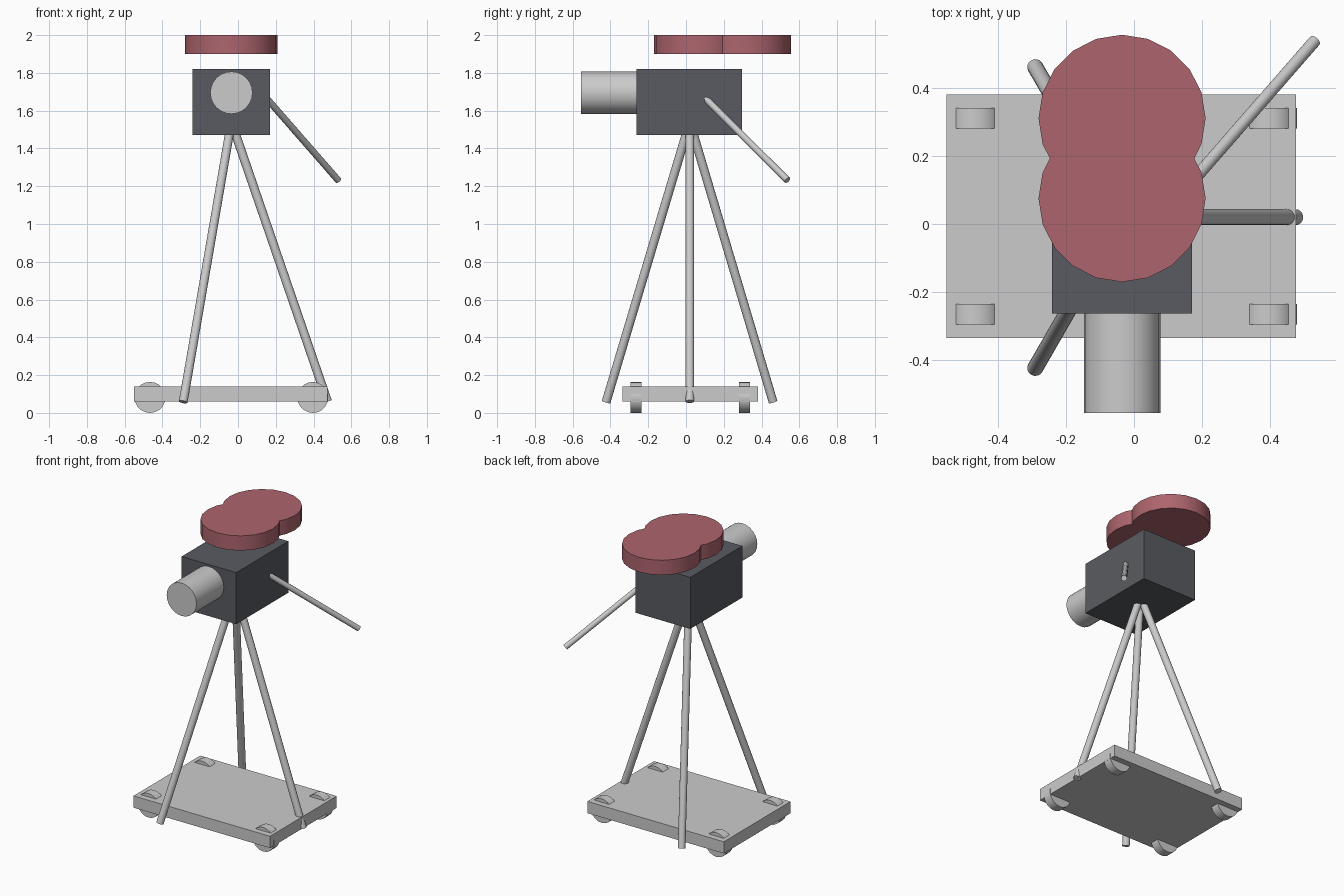
import bpy
from math import radians
from mathutils import Vector

if "Cube" in bpy.data.objects:
    bpy.data.objects.remove(bpy.data.objects["Cube"])


def material(name, rgb):
    mat = bpy.data.materials.new(name)
    mat.diffuse_color = (*rgb, 1)
    mat.use_nodes = True
    mat.node_tree.nodes["Principled BSDF"].inputs["Base Color"].default_value = mat.diffuse_color
    return mat


def finish(name, mat=None):
    obj = bpy.context.object
    obj.name = name
    if mat:
        obj.data.materials.append(mat)
    bpy.ops.object.shade_smooth_by_angle(angle=radians(35))
    return obj


def box(name, low, high, mat=None):
    low, high = Vector(low), Vector(high)
    bpy.ops.mesh.primitive_cube_add(size=1, location=(low + high) / 2)
    bpy.context.object.scale = high - low
    bpy.ops.object.transform_apply(location=False, rotation=False, scale=True)
    return finish(name, mat)


def rod(name, start, end, radius, sides, mat=None):
    start, end = Vector(start), Vector(end)
    axis = end - start
    bpy.ops.mesh.primitive_cylinder_add(
        vertices=sides, radius=radius, depth=axis.length,
        location=(start + end) / 2,
        rotation=axis.to_track_quat('Z', 'Y').to_euler())
    return finish(name, mat)


dark = material("dark_metal", (0.10, 0.105, 0.12))
red = material("dull_red", (0.42, 0.13, 0.155))

CX = -0.035  # shared centre line of the camera

# Rolling platform with four wheels
box("platform", (-0.55, -0.335, 0.06), (0.475, 0.38, 0.14))
for side, x in (("left", -0.466), ("right", 0.396)):
    for end, y in (("front", -0.265), ("back", 0.31)):
        rod(f"{end}_{side}_wheel", (x, y - 0.03, 0.082), (x, y + 0.03, 0.082),
            0.082, 20)

# Tripod legs meeting inside the camera body
apex = (CX, 0.02, 1.54)
feet = {"right": (0.474, 0.02, 0.06),
        "front_left": (-0.29, -0.423, 0.058),
        "back_left": (-0.29, 0.461, 0.058)}
for name, foot in feet.items():
    rod(f"{name}_tripod_leg", foot, apex, 0.0235, 16)

# Camera body, lens and handle
box("camera_body", (-0.24, -0.262, 1.47), (0.17, 0.297, 1.82), dark)
rod("lens", (CX, -0.255, 1.695), (CX, -0.555, 1.695), 0.112, 24)
rod("pan_handle", (0.13, 0.078, 1.69), (0.53, 0.537, 1.232), 0.018, 16)

# Film reels lying flat above the body
for name, y in (("front", 0.075), ("back", 0.31)):
    rod(f"{name}_film_reel", (CX, y, 1.9), (CX, y, 2.0), 0.245, 20, red)
